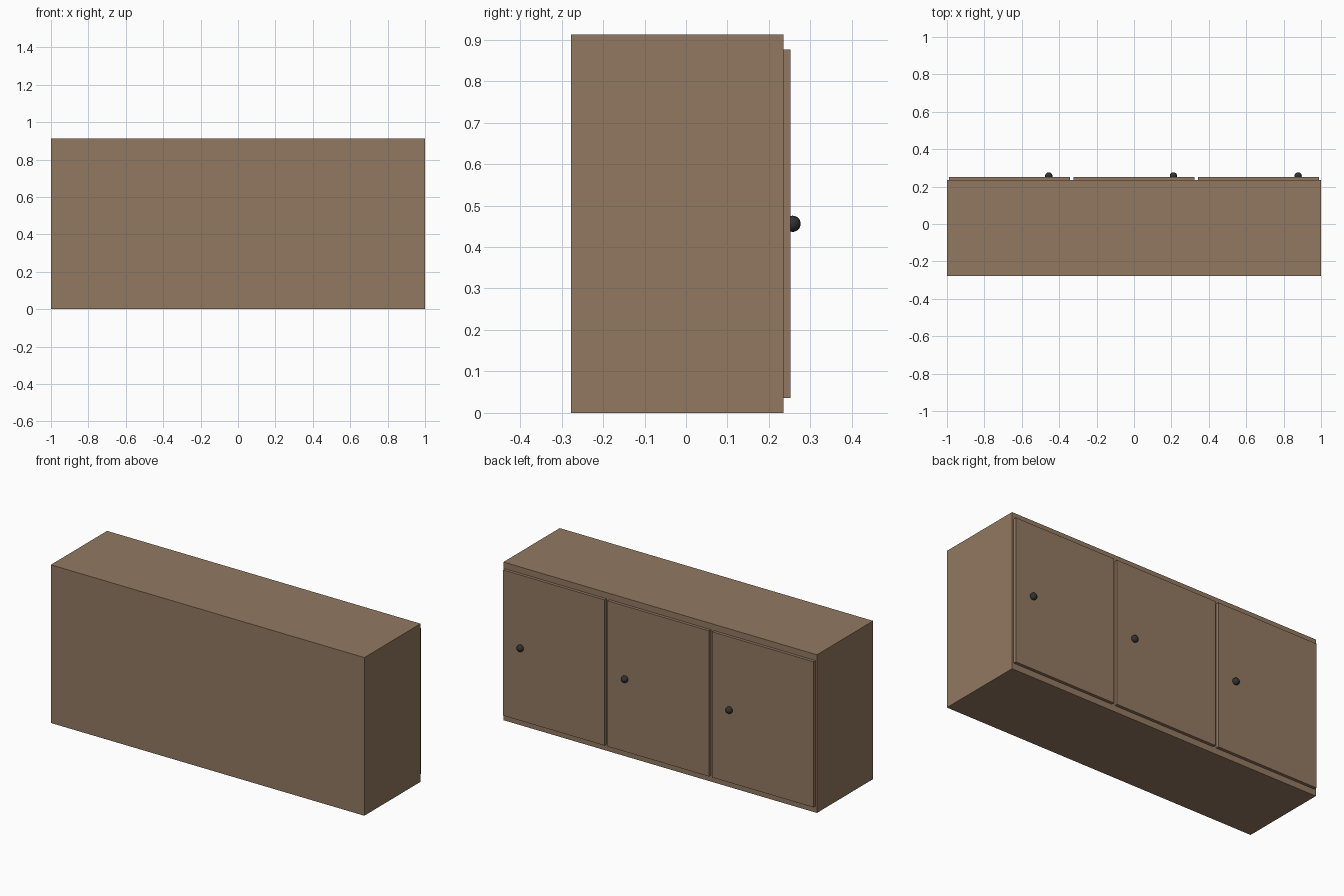
import bpy

if "Cube" in bpy.data.objects:
    bpy.data.objects.remove(bpy.data.objects["Cube"])

W, H = 2.0, 0.912
Y_BACK, Y_FACE, Y_DOOR = -0.277, 0.235, 0.2525
DOORS, GAP, MARGIN_Z = 3, 0.02, 0.036
KNOB_R, KNOB_OFFSET = 0.0195, 0.211


def material(name, color):
    m = bpy.data.materials.new(name)
    m.diffuse_color = (*color, 1)
    m.use_nodes = True
    m.node_tree.nodes["Principled BSDF"].inputs["Base Color"].default_value = m.diffuse_color
    return m


wood = material("brown_wood", (0.29, 0.19, 0.12))
dark = material("dark_metal", (0.03, 0.03, 0.03))


def box(name, lo, hi, mat):
    centre = [(a + b) / 2 for a, b in zip(lo, hi)]
    bpy.ops.mesh.primitive_cube_add(size=1, location=centre)
    ob = bpy.context.object
    ob.name = name
    ob.scale = [b - a for a, b in zip(lo, hi)]
    bpy.ops.object.transform_apply(location=False, rotation=False, scale=True)
    ob.data.materials.append(mat)
    return ob


# cabinet body
box("cabinet_body", (-W / 2, Y_BACK, 0), (W / 2, Y_FACE, H), wood)

# three doors, each with a round knob
pitch = W / DOORS
half = (pitch - GAP) / 2
for i in range(DOORS):
    x = -W / 2 + pitch * (i + 0.5)
    box(f"door_{i + 1}", (x - half, Y_FACE, MARGIN_Z),
        (x + half, Y_DOOR, H - MARGIN_Z), wood)
    bpy.ops.mesh.primitive_uv_sphere_add(
        segments=24, ring_count=16, radius=KNOB_R,
        location=(x + KNOB_OFFSET, 0.257, H / 2))
    knob = bpy.context.object
    knob.name = f"knob_{i + 1}"
    knob.data.materials.append(dark)
    bpy.ops.object.shade_smooth()
